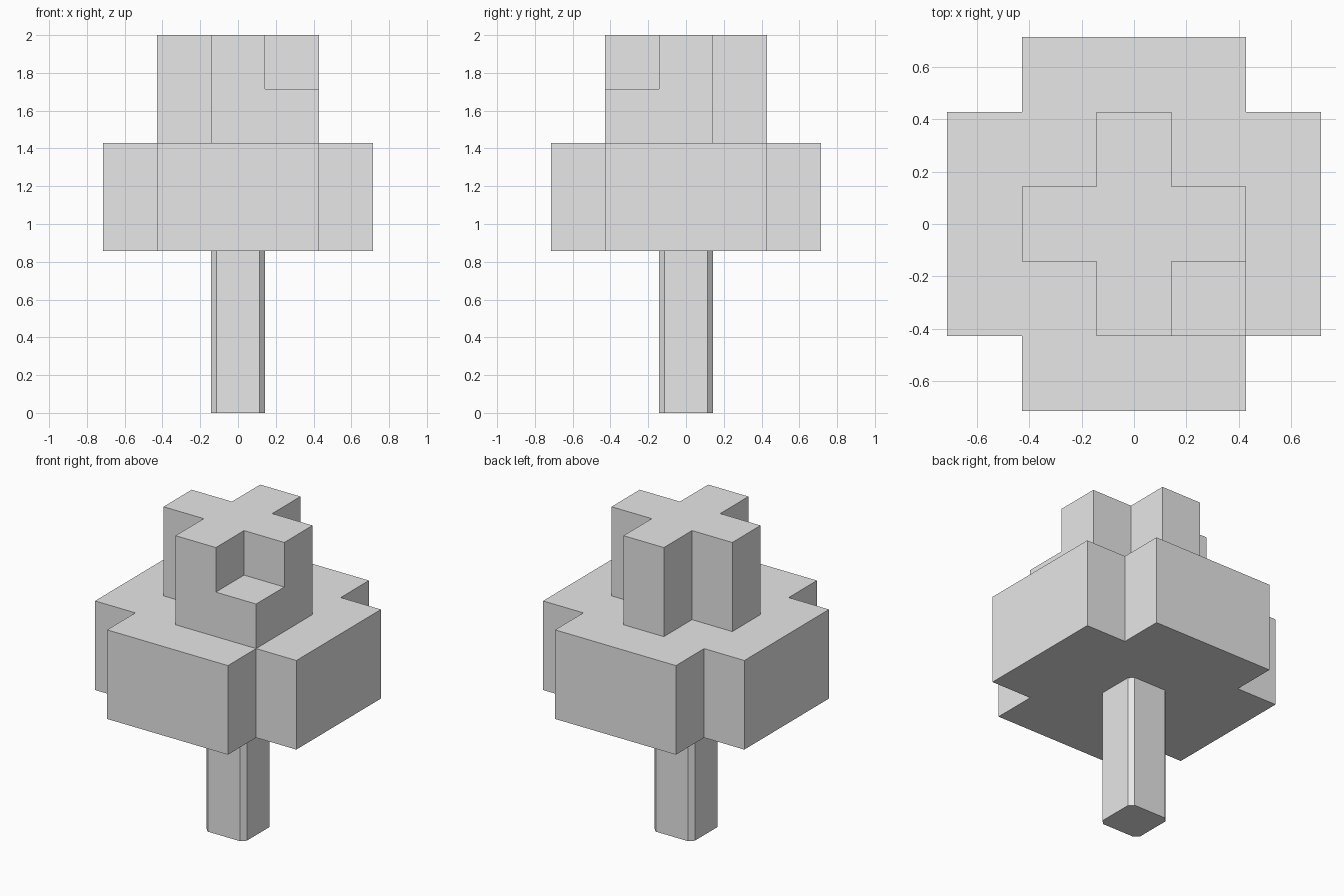
import bpy
import bmesh

if "Cube" in bpy.data.objects:
    bpy.data.objects.remove(bpy.data.objects["Cube"], do_unlink=True)

U = 1 / 7  # the model is built on a grid of this step

grey = bpy.data.materials.new("plain grey")
grey.use_nodes = True
colour = (0.8, 0.8, 0.8, 1)
grey.diffuse_color = colour
grey.node_tree.nodes["Principled BSDF"].inputs["Base Color"].default_value = colour


def prism(name, profile, bottom, top):
    """Extrude a flat outline, given in grid steps, between two heights."""
    bm = bmesh.new()
    face = bm.faces.new([bm.verts.new((x * U, y * U, bottom * U)) for x, y in profile])
    result = bmesh.ops.extrude_face_region(bm, geom=[face])
    moved = [g for g in result["geom"] if isinstance(g, bmesh.types.BMVert)]
    bmesh.ops.translate(bm, verts=moved, vec=(0, 0, (top - bottom) * U))
    bmesh.ops.recalc_face_normals(bm, faces=bm.faces)
    mesh = bpy.data.meshes.new(name)
    bm.to_mesh(mesh)
    bm.free()
    mesh.materials.append(grey)
    obj = bpy.data.objects.new(name, mesh)
    bpy.context.collection.objects.link(obj)
    return obj


def four_corners(corner):
    """Turn one corner's points around the centre in quarter turns."""
    points = []
    for _ in range(4):
        points += corner
        corner = [(-y, x) for x, y in corner]
    return points


# Trunk: square post with chamfered corners
prism("trunk", four_corners([(1, 0.8), (0.8, 1)]), 0, 6)

# Lower foliage: wide cross
prism("lower_foliage", four_corners([(5, 3), (3, 3), (3, 5)]), 6, 10)

# Upper foliage: narrow cross with its front left corner filled to half height
outline = four_corners([(3, 1), (1, 1), (1, 3)])
outline[outline.index((1, -1))] = (3, -3)
outline = [p for p in outline if p not in ((1, -3), (3, -1))]
upper = prism("upper_foliage", outline, 10, 14)
cutter = prism("notch_cutter", [(1, -4), (4, -4), (4, -1), (1, -1)], 12, 15)
cutter.hide_render = True

notch = upper.modifiers.new("notch", "BOOLEAN")
notch.operation = "DIFFERENCE"
notch.solver = "EXACT"
notch.object = cutter
bpy.context.view_layer.objects.active = upper
bpy.ops.object.modifier_apply(modifier=notch.name)
bpy.data.objects.remove(cutter, do_unlink=True)
